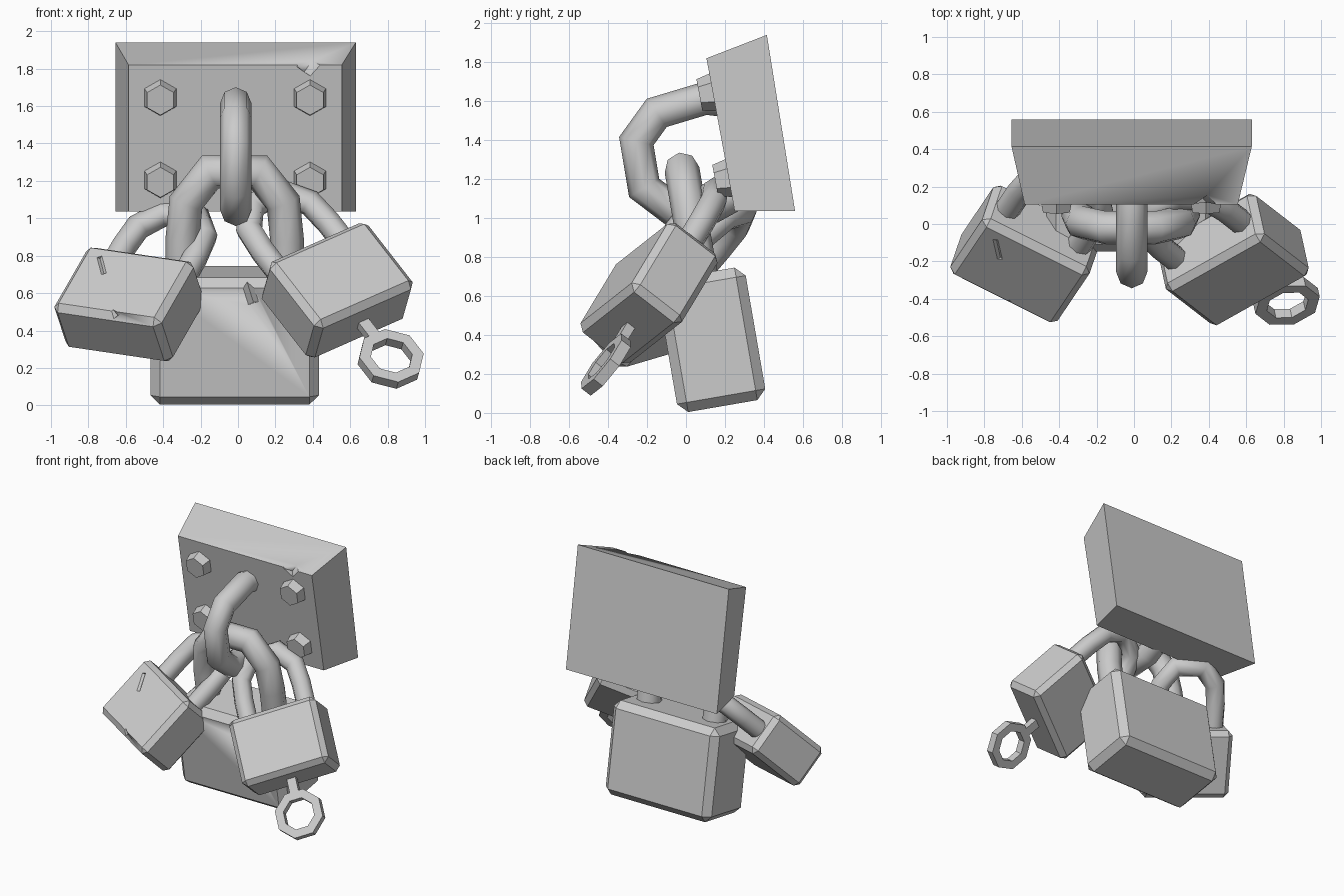
import bpy, bmesh, math
from mathutils import Matrix, Vector

if "Cube" in bpy.data.objects:
    bpy.data.objects.remove(bpy.data.objects["Cube"])

grey = bpy.data.materials.new("iron_grey")
grey.diffuse_color = (0.6, 0.6, 0.6, 1)
grey.use_nodes = True
grey.node_tree.nodes["Principled BSDF"].inputs["Base Color"].default_value = grey.diffuse_color


def frame(origin, x_axis, z_axis):
    """Placement matrix from an origin, a width axis and an up axis."""
    x = Vector(x_axis).normalized()
    z = Vector(z_axis)
    z = (z - x * z.dot(x)).normalized()
    m = Matrix((x, z.cross(x), z)).transposed().to_4x4()
    m.translation = origin
    return m


def finish(name, bm, matrix=Matrix(), angle=30):
    bmesh.ops.recalc_face_normals(bm, faces=bm.faces)
    me = bpy.data.meshes.new(name)
    bm.to_mesh(me)
    bm.free()
    me.transform(matrix)
    me.materials.append(grey)
    ob = bpy.data.objects.new(name, me)
    bpy.context.collection.objects.link(ob)
    bpy.ops.object.select_all(action='DESELECT')
    ob.select_set(True)
    bpy.context.view_layer.objects.active = ob
    bpy.ops.object.shade_smooth_by_angle(angle=math.radians(angle))
    return ob


def box(name, size, matrix, bevel=0.0):
    bm = bmesh.new()
    bmesh.ops.create_cube(bm, size=1, matrix=Matrix.Diagonal((*size, 1)))
    if bevel:
        bmesh.ops.bevel(bm, geom=bm.edges[:], offset=bevel, segments=1, affect='EDGES')
    return finish(name, bm, matrix)


def tube(name, path, radius, matrix, sides=8):
    """Sweep a polygon along a path in the local XZ plane with mitred bends."""
    bm = bmesh.new()
    pts = [Vector((x, 0, z)) for x, z in path]
    rings = []
    for i, p in enumerate(pts):
        a = (p - pts[i - 1]).normalized() if i else (pts[1] - p).normalized()
        b = (pts[i + 1] - p).normalized() if i < len(pts) - 1 else a
        t = (a + b).normalized()
        side = Vector((t.z, 0, -t.x)) / max(t.dot(a), 0.5)
        ring = []
        for k in range(sides):
            ang = 2 * math.pi * k / sides
            ring.append(bm.verts.new(p + side * radius * math.cos(ang)
                                     + Vector((0, radius * math.sin(ang), 0))))
        rings.append(ring)
    for r0, r1 in zip(rings, rings[1:]):
        for k in range(sides):
            j = (k + 1) % sides
            bm.faces.new((r0[k], r0[j], r1[j], r1[k]))
    bm.faces.new(rings[0])
    bm.faces.new(rings[-1])
    return finish(name, bm, matrix, 50)


def nick(ob, matrix, loc, size, turn=0):
    """Cut a small V-shaped dent into a part."""
    m = (matrix @ Matrix.Translation(loc) @ Matrix.Rotation(turn, 4, 'Y')
         @ Matrix.Rotation(math.pi / 4, 4, 'Z'))
    cutter = box("nick_cutter", size, m)
    cutter.hide_render = True
    mod = ob.modifiers.new("nick", 'BOOLEAN')
    mod.operation = 'DIFFERENCE'
    mod.solver = 'EXACT'
    mod.object = cutter
    bpy.context.view_layer.objects.active = ob
    bpy.ops.object.modifier_apply(modifier=mod.name)
    bpy.data.objects.remove(cutter)


def padlock(name, matrix, scale, shackle_scale):
    size = [v * scale for v in (0.9, 0.46, 0.69)]
    body = box(name + "_body", size, matrix, 0.05 * scale)
    half = [(-0.28, 0.25), (-0.28, 0.52), (-0.26, 0.72), (-0.13, 0.885)]
    path = half + [(-x, z) for x, z in reversed(half)]
    k = shackle_scale
    tube(name + "_shackle", [(x * k, z * k) for x, z in path], 0.09 * k, matrix)
    return body


# Wall plate: a slab tapering towards its tilted front
bm = bmesh.new()
back = [(-0.655, 0.56, 1.035), (0.63, 0.56, 1.035), (0.63, 0.415, 1.94), (-0.655, 0.415, 1.94)]
front = [(-0.585, 0.25, 1.035), (0.555, 0.25, 1.035), (0.555, 0.105, 1.82), (-0.585, 0.105, 1.82)]
vb = [bm.verts.new(p) for p in back]
vf = [bm.verts.new(p) for p in front]
bm.faces.new(vb)
bm.faces.new(vf)
for i in range(4):
    j = (i + 1) % 4
    bm.faces.new((vb[i], vb[j], vf[j], vf[i]))
plate = finish("wall_plate", bm)
nick(plate, Matrix.Translation((0.38, 0.105, 1.82)), (0, 0, 0), (0.07, 0.07, 0.09), 0.6)

# Hexagonal bolt heads on the plate front
out = Vector((0, -0.983, -0.185))
for i, (x, z) in enumerate([(x, z) for z in (1.645, 1.205) for x in (-0.415, 0.385)]):
    y = 0.105 + (1.82 - z) * 0.185
    bm = bmesh.new()
    bmesh.ops.create_cone(bm, cap_ends=True, segments=6, radius1=0.105, radius2=0.082, depth=0.1,
                          matrix=Matrix.Rotation(math.pi / 2, 4, 'Z'))
    m = frame(Vector((x, y, z)) + out * 0.02, (1, 0, 0), out)
    finish(f"bolt_{i + 1}", bm, m @ Matrix.Rotation(math.pi / 2, 4, 'Z'))

# Thick loop fixed to the plate, carrying the padlocks
tube("plate_loop", [(0.22, 1.60), (0.1, 1.615), (-0.15, 1.54), (-0.255, 1.395), (-0.215, 1.155),
                    (-0.07, 1.045), (0.14, 1.06), (0.32, 1.16)], 0.084,
     frame((-0.012, 0, 0), (0, 1, 0), (0, 0, 1)))

# Three padlocks
mid = frame((-0.018, 0.13, 0.375), (1, 0, 0), (0, -0.17, 0.985))
left = frame((-0.58, -0.16, 0.54), (0.885, -0.443, -0.131), (0.40, 0.594, 0.697))
right = frame((0.53, -0.19, 0.615), (0.815, 0.457, 0.36), (-0.62, 0.39, 0.68))
body = padlock("middle_padlock", mid, 1.0, 1.0)
nick(body, mid, (0.08, -0.23, 0.28), (0.04, 0.04, 0.14), -0.3)
body = padlock("left_padlock", left, 0.72, 0.77)
nick(body, left, (-0.17, -0.166, 0.10), (0.02, 0.02, 0.14), -0.6)
nick(body, left, (0.05, -0.166, -0.24), (0.04, 0.04, 0.06), 0.4)
padlock("right_padlock", right, 0.72, 0.77)

# Key in the right padlock: short stem and octagonal ring handle
box("key_stem", (0.065, 0.05, 0.17), right @ Matrix.Translation((0, 0, -0.305)))
bm = bmesh.new()
loops = []
for r, y in ((0.178, -0.03), (0.178, 0.03), (0.115, 0.03), (0.115, -0.03)):
    loops.append([bm.verts.new((r * math.cos((k + 0.5) * math.pi / 4), y,
                                r * math.sin((k + 0.5) * math.pi / 4))) for k in range(8)])
for n in range(4):
    a, b = loops[n], loops[(n + 1) % 4]
    for k in range(8):
        j = (k + 1) % 8
        bm.faces.new((a[k], a[j], b[j], b[k]))
finish("key_handle", bm, right @ Matrix.Translation((0, 0, -0.515)))
